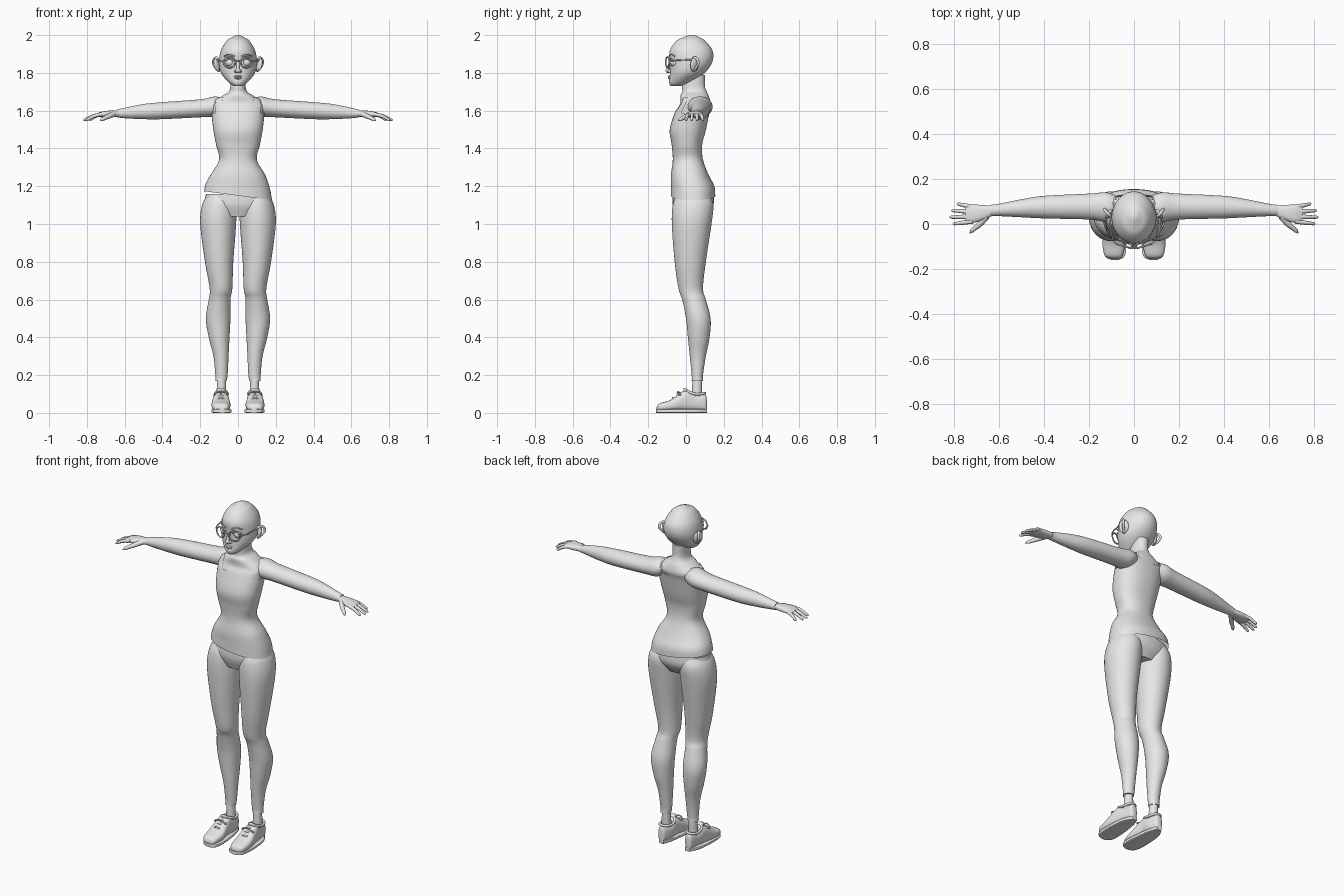
import bpy, bmesh, math
from mathutils import Vector, Matrix, Euler

if "Cube" in bpy.data.objects:
    bpy.data.objects.remove(bpy.data.objects["Cube"])

GREY = (0.8, 0.8, 0.8, 1)
grey = bpy.data.materials.new("plain grey")
grey.use_nodes = True
grey.diffuse_color = GREY
grey.node_tree.nodes["Principled BSDF"].inputs["Base Color"].default_value = GREY
parts = []


def add_part(name, mesh, mirror):
    mesh.materials.clear()
    mesh.materials.append(grey)
    part = bpy.data.objects.new(name, mesh)
    bpy.context.collection.objects.link(part)
    if mirror:
        modifier = part.modifiers.new("Mirror", 'MIRROR')
        modifier.use_mirror_merge = False
    parts.append(part)


def from_bmesh(name, bm, mirror):
    bmesh.ops.recalc_face_normals(bm, faces=bm.faces)
    mesh = bpy.data.meshes.new(name)
    bm.to_mesh(mesh)
    bm.free()
    add_part(name, mesh, mirror)


def catmull_rom(a, b, c, d, t):
    start, end = (c - a) / 2, (d - b) / 2
    return b + t * (start + t * (3 * (c - b) - 2 * start - end + t * (2 * (b - c) + start + end)))


def smooth_rings(rings, steps):
    """Fill in cross-sections between the given ones."""
    padded = [rings[0], *rings, rings[-1]]
    result = []
    for window in zip(padded, padded[1:], padded[2:], padded[3:]):
        for step in range(steps):
            result.append([catmull_rom(*values, step / steps) for values in zip(*window)])
    return result + [rings[-1]]


def loft(name, axis, rings, power=2, mirror=False, caps=True, sides=48, edit=None):
    """Skin ovals given as (position, a min, a max, b min, b max) along an axis."""
    bm = bmesh.new()
    loops = []
    for position, a_min, a_max, b_min, b_max in smooth_rings(rings, steps=6):
        loop = []
        for side in range(sides):
            angle = math.tau * side / sides
            cosine, sine = math.cos(angle), math.sin(angle)
            across = math.copysign(abs(cosine) ** (2 / power), cosine)
            along = math.copysign(abs(sine) ** (2 / power), sine)
            a = (a_min + a_max + (a_max - a_min) * across) / 2
            b = (b_min + b_max + (b_max - b_min) * along) / 2
            place = {'x': (position, a, b), 'y': (a, position, b), 'z': (a, b, position)}
            loop.append(bm.verts.new(place[axis]))
        loops.append(loop)
    for lower, upper in zip(loops, loops[1:]):
        for side in range(sides):
            following = (side + 1) % sides
            bm.faces.new((lower[side], lower[following], upper[following], upper[side]))
    if caps:
        bm.faces.new(loops[0])
        bm.faces.new(loops[-1])
    if edit:
        edit(bm)
    from_bmesh(name, bm, mirror)


def ball(name, location, radii, rotation=(0, 0, 0), mirror=False):
    bm = bmesh.new()
    matrix = Matrix.LocRotScale(Vector(location), Euler(rotation), Vector(radii))
    bmesh.ops.create_uvsphere(bm, u_segments=24, v_segments=14, radius=1, matrix=matrix)
    from_bmesh(name, bm, mirror)


def tube(name, points, radius, taper=None, mirror=False, cyclic=False):
    """Round bar through points, with an optional thickness factor for each point."""
    curve = bpy.data.curves.new(name, 'CURVE')
    curve.dimensions = '3D'
    curve.bevel_depth = radius
    curve.bevel_resolution = 3
    curve.use_fill_caps = True
    spline = curve.splines.new('BEZIER')
    spline.bezier_points.add(len(points) - 1)
    spline.use_cyclic_u = cyclic
    spline.resolution_u = 6
    for knot, location, factor in zip(spline.bezier_points, points, taper or [1] * len(points)):
        knot.co, knot.radius = location, factor
        knot.handle_left_type = knot.handle_right_type = 'AUTO'
    guide = bpy.data.objects.new(name + " guide", curve)
    bpy.context.collection.objects.link(guide)
    bpy.context.view_layer.update()
    depsgraph = bpy.context.evaluated_depsgraph_get()
    mesh = bpy.data.meshes.new_from_object(guide.evaluated_get(depsgraph))
    bpy.data.objects.remove(guide)
    mesh.name = name
    add_part(name, mesh, mirror)


def centred(profile):
    """Turn (height, half width, front, back) into rings centred on the body."""
    return [(z, -half, half, front, back) for z, half, front, back in profile]


# Head, neck and chest
loft("head", 'z', centred([
    (1.73, .02, -.08, -.03), (1.75, .05, -.09, .03), (1.8, .09, -.085, .1),
    (1.86, .1, -.085, .14), (1.92, .09, -.085, .14), (1.97, .06, -.05, .1),
    (1.99, .03, -.01, .07), (2, .01, .02, .04)]))
chest = [(1.42, .11, -.07, .08), (1.5, .125, -.08, .1), (1.6, .135, -.05, .12),
         (1.64, .135, -.03, .13), (1.68, .08, -.03, .12)]
neck = [(1.7, .05, -.02, .11), (1.73, .04, -.02, .1), (1.79, .04, -.01, .1)]
loft("neck_and_chest", 'z', centred(chest + neck), power=2.2)


# Tank top with cut neckline, arm holes and a slanted hem
def cut_top(bm):
    def is_open(centre):
        x = abs(centre.x)
        scoop = 1.6 if centre.y < .04 else 1.62
        in_neckline = x < .08 and centre.z > scoop + 3 * x * x
        in_arm_hole = x > .12 and centre.z > 1.58
        return in_neckline or in_arm_hole or centre.z > 1.67
    opened = [face for face in bm.faces if is_open(face.calc_center_median())]
    bmesh.ops.delete(bm, geom=opened, context='FACES')
    for vert in bm.verts:
        slant = max(0, min(1, (1.27 - vert.co.z) * 10))
        vert.co.z -= .13 * vert.co.x * slant


ease = .006
skirt = [(1.15, .18, -.08, .155), (1.2, .17, -.08, .15), (1.26, .145, -.08, .12),
         (1.34, .1, -.07, .09)]
bodice = [(z, half + ease, front - ease, back + ease) for z, half, front, back in chest]
loft("tank_top", 'z', centred(skirt + bodice), power=2.3, caps=False, sides=64, edit=cut_top)

# Trousers
loft("trouser_seat", 'z', centred([
    (1.04, .1, -.05, .11), (1.1, .17, -.07, .145), (1.16, .17, -.07, .145)]), power=2.2)
loft("trouser_leg", 'z', [
    (.17, .06, .12, .03, .09), (.2, .055, .12, .03, .09), (.3, .05, .13, .02, .105),
    (.4, .045, .155, .01, .125), (.5, .04, .17, 0, .13), (.6, .04, .155, -.02, .105),
    (.66, .03, .15, -.04, .09), (.8, .025, .175, -.06, .105), (1, .01, .2, -.075, .135),
    (1.1, .01, .19, -.07, .145), (1.15, .03, .165, -.05, .125)], mirror=True)
loft("ankle", 'z', [(.06, .06, .115, .03, .085), (.2, .065, .11, .035, .085)], mirror=True)

# Shoes
sole_outline = [(-.16, .07, .1), (-.14, .04, .13), (-.07, .035, .14), (.05, .05, .13), (.11, .07, .1)]
loft("shoe_sole", 'y', [(*row, 0, .02) for row in sole_outline], power=6, mirror=True)
upper_outline = [(-.155, .07, .1, .03), (-.14, .05, .13, .05), (-.08, .04, .14, .07),
                 (0, .05, .13, .12), (.05, .05, .12, .1), (.1, .065, .11, .1), (.11, .08, .1, .07)]
loft("shoe_upper", 'y', [(y, inner, outer, .01, top) for y, inner, outer, top in upper_outline],
     power=2.6, mirror=True)
middle = .09
tube("shoe_collar", [(middle, 0, .12), (.12, .05, .1), (middle, .1, .105), (.055, .05, .1)],
     .007, mirror=True, cyclic=True)
ball("shoe_tongue", (middle, 0, .115), (.024, .01, .02), (.6, 0, 0), mirror=True)
for row in range(3):
    y, z = -.07 + .024 * row, .08 + .014 * row
    ends = [(middle + offset, y + .012, z - .014) for offset in (-.03, .03)]
    tube("lace", [ends[0], (middle, y, z), ends[1]], .005, mirror=True)
for side in (-1, 1):
    tube("lace_bow", [(middle, -.03, .105), (middle + side * .02, -.045, .11),
                      (middle + side * .035, -.035, .095), (middle + side * .02, -.025, .1)],
         .004, mirror=True, cyclic=True)

# Arms and hands
loft("arm", 'x', [
    (.07, .03, .12, 1.6, 1.66), (.12, .01, .14, 1.57, 1.675), (.2, .02, .135, 1.565, 1.66),
    (.4, .025, .125, 1.555, 1.645), (.5, .03, .11, 1.555, 1.635), (.6, .035, .09, 1.56, 1.615),
    (.64, .035, .085, 1.565, 1.605)], mirror=True)
loft("palm", 'x', [
    (.62, .04, .08, 1.57, 1.6), (.68, .015, .085, 1.565, 1.6), (.72, .005, .085, 1.565, 1.595),
    (.75, .015, .075, 1.57, 1.585)], power=2.4, mirror=True)
for index, finger in enumerate(("index", "middle", "ring", "little")):
    knuckle = Vector((.715, .012 + .021 * index, 1.582))
    tip = Vector((.82 - .01 * (index - 1.2) ** 2, .03 * index, 1.55))
    joint = knuckle.lerp(tip, .5) + Vector((0, 0, .006))
    tube(finger + "_finger", [knuckle, joint, knuckle.lerp(tip, .93), tip],
         .0105, taper=[1, .9, .65, .2], mirror=True)
tube("thumb", [(.655, .035, 1.583), (.685, 0, 1.57), (.72, -.03, 1.553), (.73, -.04, 1.547)],
     .015, taper=[1, .85, .6, .2], mirror=True)

# Face
ball("ear", (.11, .045, 1.845), (.011, .027, .038), (0, .15, .65), mirror=True)
tube("ear_rim", [(.1, .03, 1.86), (.115, .045, 1.88), (.13, .065, 1.86), (.12, .055, 1.83),
                 (.1, .035, 1.81)], .007, mirror=True)
ball("eye", (.043, -.06, 1.855), (.025, .024, .023), mirror=True)
tube("upper_eyelid", [(.02, -.08, 1.86), (.043, -.083, 1.876), (.068, -.067, 1.862)],
     .004, mirror=True)
tube("eyebrow", [(.018, -.09, 1.888), (.045, -.08, 1.898), (.073, -.06, 1.888)],
     .003, mirror=True)
tube("nose_bridge", [(0, -.08, 1.86), (0, -.09, 1.835), (0, -.098, 1.815)], .009)
ball("nose_tip", (0, -.096, 1.812), (.014, .013, .012))
ball("nostril", (.012, -.088, 1.808), (.008, .009, .008), mirror=True)
ball("upper_lip", (0, -.087, 1.781), (.023, .009, .005))
ball("lower_lip", (0, -.087, 1.772), (.019, .009, .006))

# Glasses
rim_centre = Vector((.046, -.098, 1.856))
angles = [math.tau * step / 12 for step in range(12)]
rim = [rim_centre + Vector((.031 * math.cos(angle), .009 * math.cos(angle), .029 * math.sin(angle)))
       for angle in angles]
tube("glasses_rim", rim, .004, mirror=True, cyclic=True)
tube("glasses_bridge", [(-.016, -.105, 1.86), (0, -.108, 1.864), (.016, -.105, 1.86)], .0035)
tube("glasses_arm", [(.077, -.09, 1.862), (.09, -.075, 1.864), (.103, -.02, 1.868),
                     (.105, .035, 1.87)], .0035, mirror=True)

# Smooth shading that keeps the hard edges
bpy.ops.object.select_all(action='DESELECT')
for part in parts:
    part.select_set(True)
bpy.context.view_layer.objects.active = parts[0]
bpy.ops.object.shade_smooth_by_angle(angle=math.radians(40))
